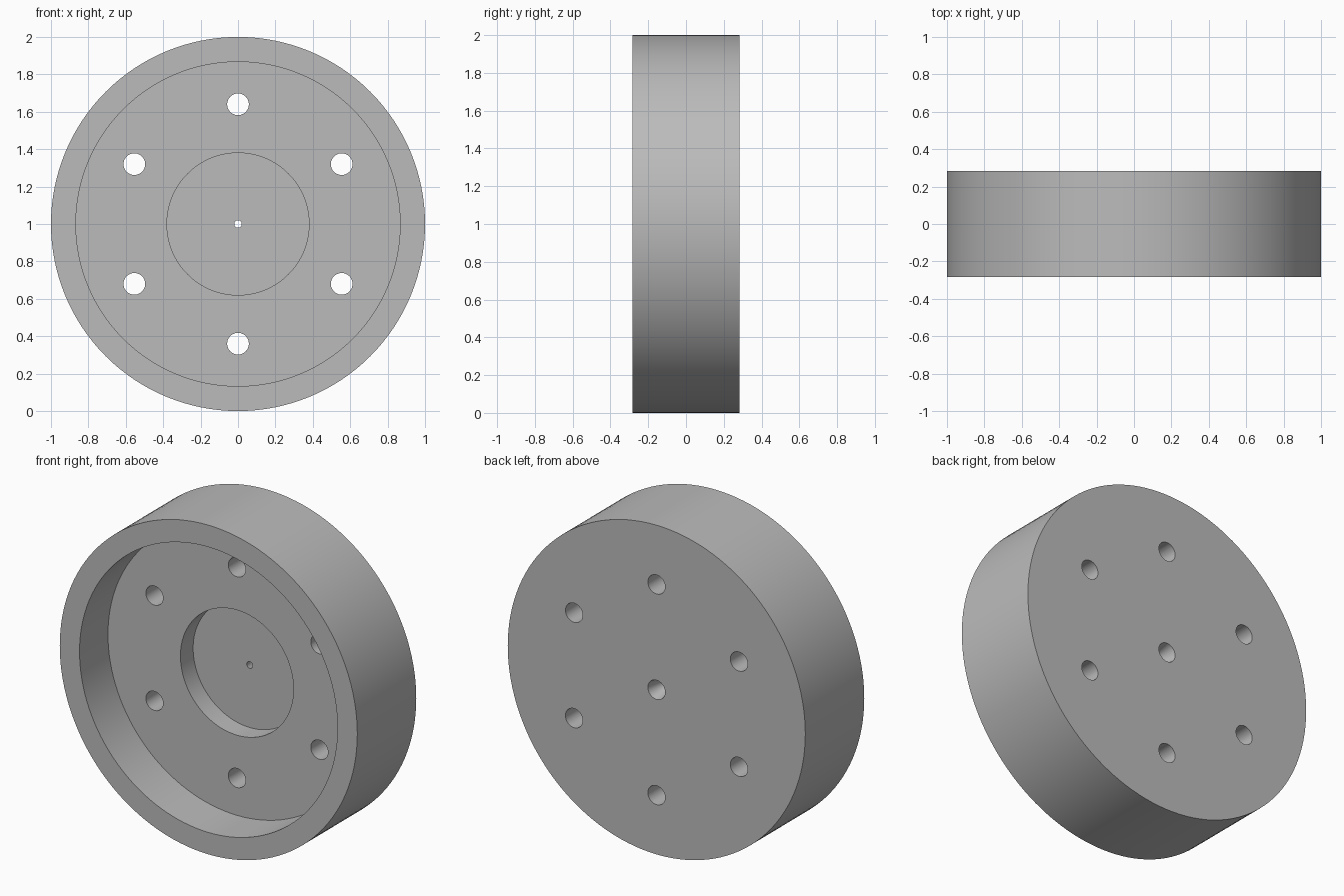
import bpy, bmesh, math
from mathutils import Matrix, Vector

if "Cube" in bpy.data.objects:
    bpy.data.objects.remove(bpy.data.objects["Cube"], do_unlink=True)

HALF = 0.283          # half the wheel thickness
RECESS = -0.01        # depth position of the main recess floor
HUB = 0.112           # depth position of the hub pocket floor
BOLT_RADIUS, HOLE_RADIUS = 0.64, 0.058

grey = bpy.data.materials.new("plain grey")
grey.use_nodes = True
colour = (0.5, 0.5, 0.5, 1)
grey.diffuse_color = colour
grey.node_tree.nodes["Principled BSDF"].inputs["Base Color"].default_value = colour


def make_object(name, bm):
    bmesh.ops.recalc_face_normals(bm, faces=bm.faces)
    mesh = bpy.data.meshes.new(name)
    bm.to_mesh(mesh)
    bm.free()
    mesh.materials.append(grey)
    obj = bpy.data.objects.new(name, mesh)
    bpy.context.collection.objects.link(obj)
    return obj


# Wheel body: closed (radius, depth) section turned around the y axis,
# with a stepped front recess and a tapered centre hole at the back
section = [(1, -HALF), (1, HALF), (HOLE_RADIUS, HALF), (0.02, HUB),
           (0.38, HUB), (0.38, RECESS), (0.867, RECESS), (0.867, -HALF)]
bm = bmesh.new()
verts = [bm.verts.new((r, y, 1)) for r, y in section]
edges = [bm.edges.new((a, b)) for a, b in zip(verts, verts[1:] + verts[:1])]
bmesh.ops.spin(bm, geom=verts + edges, cent=(0, 0, 1), axis=(0, 1, 0),
               angle=math.tau, steps=128, use_merge=True)
bmesh.ops.remove_doubles(bm, verts=bm.verts, dist=0.0001)
wheel = make_object("wheel_body", bm)

# Bolt holes: six cylinders on a circle, cut through the web
bm = bmesh.new()
for i in range(6):
    angle = math.radians(90 + 60 * i)
    centre = Vector((BOLT_RADIUS * math.cos(angle), 0, 1 + BOLT_RADIUS * math.sin(angle)))
    bmesh.ops.create_cone(bm, cap_ends=True, segments=40, radius1=HOLE_RADIUS,
                          radius2=HOLE_RADIUS, depth=1,
                          matrix=Matrix.Translation(centre) @ Matrix.Rotation(math.pi / 2, 4, "X"))
cutter = make_object("bolt_hole_cutter", bm)
cutter.hide_render = True

bpy.context.view_layer.objects.active = wheel
wheel.select_set(True)
cut = wheel.modifiers.new("bolt holes", "BOOLEAN")
cut.operation, cut.solver, cut.object = "DIFFERENCE", "EXACT", cutter
bpy.ops.object.modifier_apply(modifier=cut.name)
bpy.data.objects.remove(cutter, do_unlink=True)

# Smooth round walls with crisp rims
bpy.ops.object.select_all(action="DESELECT")
wheel.select_set(True)
bpy.ops.object.shade_smooth_by_angle(angle=math.radians(30))
